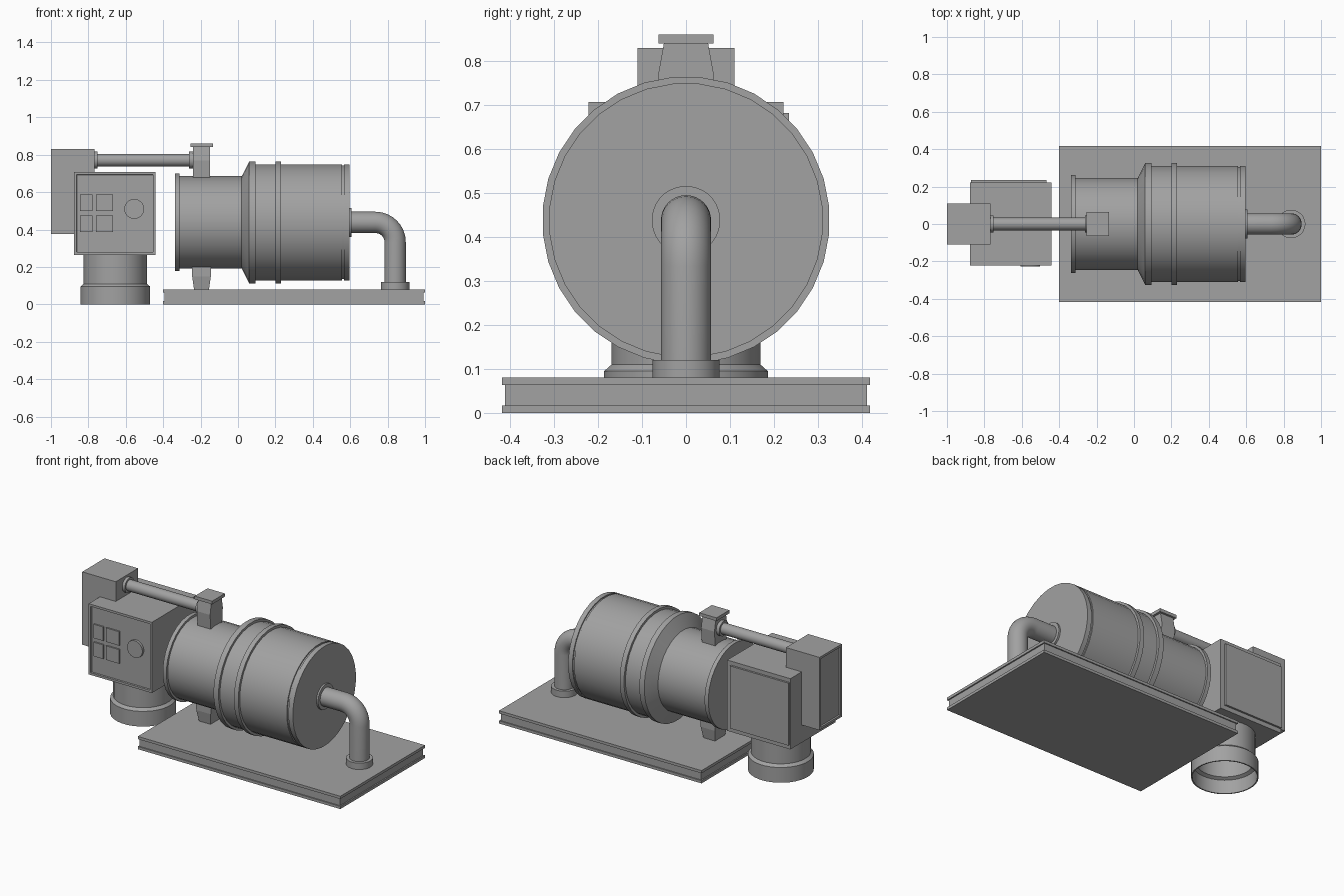
import bpy, bmesh, math
from mathutils import Matrix, Vector

if "Cube" in bpy.data.objects:
    bpy.data.objects.remove(bpy.data.objects["Cube"])

grey = bpy.data.materials.new("machine grey")
grey.use_nodes = True
colour = (0.36, 0.36, 0.36, 1)
grey.diffuse_color = colour
grey.node_tree.nodes["Principled BSDF"].inputs["Base Color"].default_value = colour


def finish(name, bm, smooth=False):
    bmesh.ops.recalc_face_normals(bm, faces=bm.faces)
    mesh = bpy.data.meshes.new(name)
    bm.to_mesh(mesh)
    bm.free()
    mesh.materials.append(grey)
    ob = bpy.data.objects.new(name, mesh)
    bpy.context.collection.objects.link(ob)
    if smooth:
        bpy.ops.object.select_all(action='DESELECT')
        ob.select_set(True)
        bpy.context.view_layer.objects.active = ob
        bpy.ops.object.shade_smooth_by_angle(angle=math.radians(30))
    return ob


def box(name, x, y, z, recess=None, margin=0.02, depth=0.01):
    """Box from ranges; recess is the direction of a face given a sunken panel."""
    bm = bmesh.new()
    bmesh.ops.create_cube(bm, size=1)
    for v in bm.verts:
        v.co = [r[0] if c < 0 else r[1] for c, r in zip(v.co, (x, y, z))]
    if recess:
        bm.normal_update()
        d = Vector(recess)
        face = max(bm.faces, key=lambda f: f.normal.dot(d))
        bmesh.ops.inset_region(bm, faces=[face], thickness=margin)
        inner = bmesh.ops.inset_region(bm, faces=[face], thickness=0.002)
        bmesh.ops.translate(bm, verts=face.verts, vec=-d * depth)
    return finish(name, bm)


def lathe(name, profile, origin, axis='Z', sides=32, closed=False):
    """Revolve (distance along axis, radius) pairs; caps the ends unless closed."""
    bm = bmesh.new()
    rings = []
    for h, r in profile:
        angles = [2 * math.pi * (i + 0.5) / sides for i in range(sides)]
        rings.append([bm.verts.new((r * math.cos(a), r * math.sin(a), h)) for a in angles])
    pairs = list(zip(rings, rings[1:]))
    if closed:
        pairs.append((rings[-1], rings[0]))
    else:
        bm.faces.new(rings[0])
        bm.faces.new(rings[-1])
    for a, b in pairs:
        for i in range(sides):
            j = (i + 1) % sides
            bm.faces.new((a[i], a[j], b[j], b[i]))
    turn = {'X': Matrix.Rotation(math.pi / 2, 4, 'Y'),
            'Y': Matrix.Rotation(math.pi / 2, 4, 'X'),
            'Z': Matrix.Identity(4)}[axis]
    bm.transform(Matrix.Translation(origin) @ turn)
    return finish(name, bm, True)


def taper(name, centre, sections):
    """Stack of rectangular sections given as (z, half x, half y)."""
    bm = bmesh.new()
    rings = []
    for z, hx, hy in sections:
        corners = ((-hx, -hy), (hx, -hy), (hx, hy), (-hx, hy))
        rings.append([bm.verts.new((centre + x, y, z)) for x, y in corners])
    for a, b in zip(rings, rings[1:]):
        for i in range(4):
            j = (i + 1) % 4
            bm.faces.new((a[i], a[j], b[j], b[i]))
    bm.faces.new(rings[0])
    bm.faces.new(rings[-1])
    return finish(name, bm)


# Base with a channel running round its edge
taper("base_plate", 0.3, [(0, 0.7, 0.418), (0.017, 0.7, 0.418), (0.017, 0.692, 0.411),
                          (0.063, 0.692, 0.411), (0.063, 0.7, 0.418), (0.08, 0.7, 0.418)])

# Stepped drum lying along x
AXIS = 0.438
lathe("drum", [(-0.337, 0.262), (-0.312, 0.262), (-0.312, 0.248), (0.02, 0.248),
               (0.06, 0.327), (0.094, 0.327), (0.094, 0.312), (0.2, 0.312),
               (0.2, 0.327), (0.23, 0.327), (0.23, 0.312), (0.555, 0.312),
               (0.555, 0.305), (0.567, 0.305), (0.567, 0.312), (0.597, 0.312)],
      (0, 0, AXIS), 'X')

# Outlet pipe bending down to the base
BEND, DOWN = 0.105, 0.84
bm = bmesh.new()
path = [(Vector((0.59, 0, AXIS)), 0)]
for k in range(9):
    a = math.pi / 2 * k / 8
    path.append((Vector((DOWN - BEND + BEND * math.sin(a), 0,
                         AXIS - BEND + BEND * math.cos(a))), a))
path.append((Vector((DOWN, 0, 0.09)), math.pi / 2))
rings = []
for p, a in path:
    out = Vector((math.sin(a), 0, math.cos(a)))
    rings.append([bm.verts.new(p + 0.057 * (out * math.cos(t) + Vector((0, math.sin(t), 0))))
                  for t in (math.tau * i / 32 for i in range(32))])
for a, b in zip(rings, rings[1:]):
    for i in range(32):
        j = (i + 1) % 32
        bm.faces.new((a[i], a[j], b[j], b[i]))
bm.faces.new(rings[0])
bm.faces.new(rings[-1])
finish("outlet_pipe", bm, True)
lathe("outlet_flange", [(0.59, 0.078), (0.608, 0.078)], (0, 0, AXIS), 'X')
lathe("outlet_foot", [(0.08, 0.076), (0.12, 0.076)], (DOWN, 0, 0))

# Drum support and top inlet
taper("drum_support", -0.195, [(0.08, 0.04, 0.05), (0.15, 0.05, 0.062), (0.22, 0.052, 0.062)])
taper("inlet_neck", -0.195, [(0.66, 0.046, 0.055), (0.77, 0.046, 0.063), (0.842, 0.046, 0.05)])
box("inlet_cap", (-0.255, -0.135), (-0.063, 0.063), (0.84, 0.86))

# Feed pipe from the tall cabinet to the inlet
lathe("feed_pipe", [(-0.775, 0.046), (-0.75, 0.046), (-0.75, 0.034), (-0.262, 0.034),
                    (-0.262, 0.046), (-0.238, 0.046)], (0, 0, 0.771), 'X')

# Cabinets
box("tall_cabinet", (-1, -0.768), (-0.11, 0.11), (0.375, 0.83), (-1, 0, 0))
box("control_cabinet", (-0.877, -0.44), (-0.222, 0.222), (0.265, 0.707), (0, -1, 0))
box("back_panel", (-0.872, -0.467), (0.22, 0.234), (0.292, 0.682))

# Control panel buttons and dial
for column, x in (("outer", (-0.845, -0.778)), ("inner", (-0.758, -0.667))):
    for row, z in (("lower", (0.387, 0.475)), ("upper", (0.5, 0.587))):
        box(f"{column}_{row}_button", x, (-0.221, -0.21), z)
lathe("dial", [(0.205, 0.053), (0.227, 0.053)], (-0.555, 0, 0.51), 'Y')

# Hollow pedestal under the control cabinet
lathe("pedestal", [(0, 0.187), (0.095, 0.187), (0.11, 0.17), (0.268, 0.17),
                   (0.268, 0.16), (0.095, 0.16), (0.085, 0.18), (0, 0.18)],
      (-0.656, 0, 0), closed=True)
